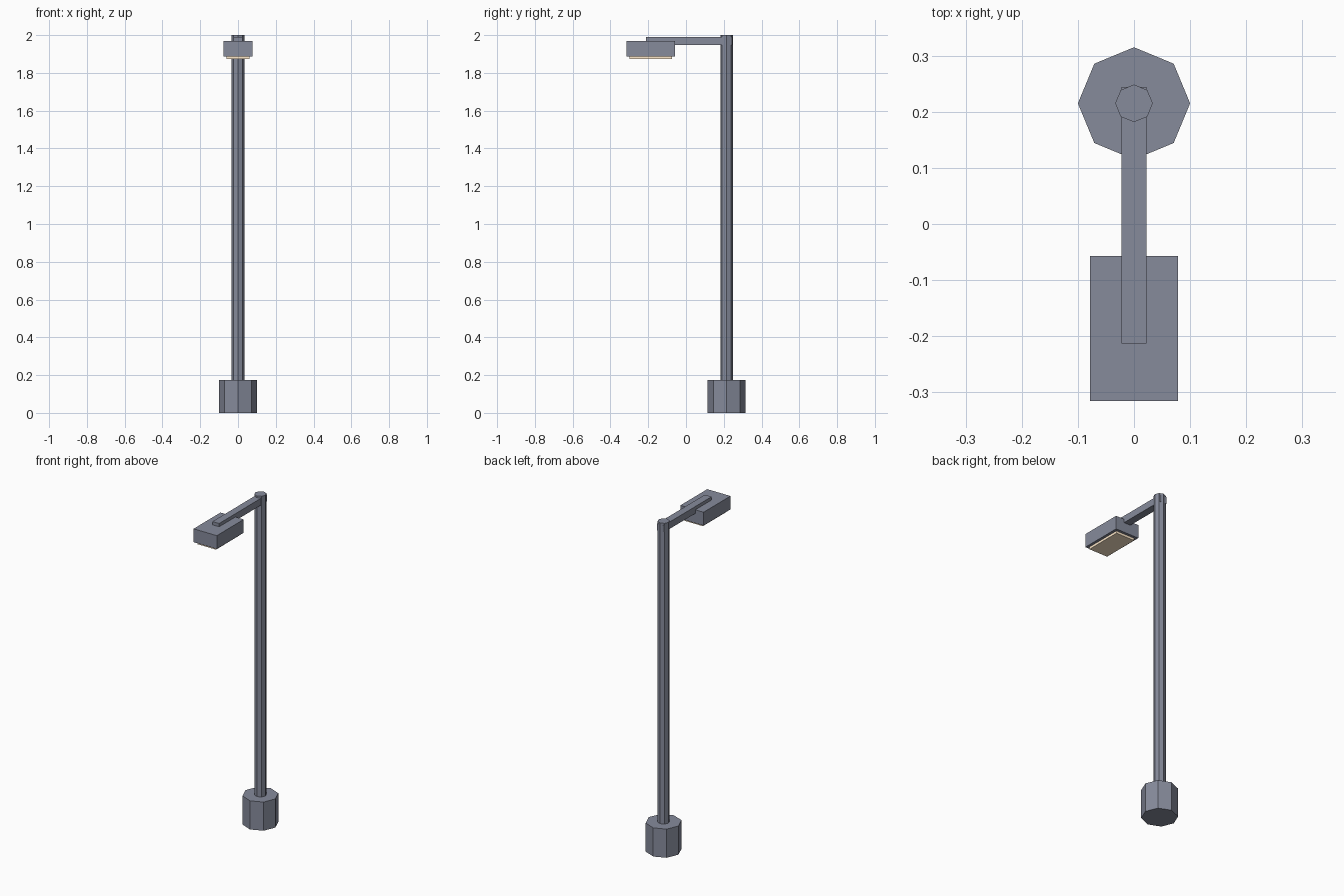
import bpy

if "Cube" in bpy.data.objects:
    bpy.data.objects.remove(bpy.data.objects["Cube"])

POST_Y = 0.215  # centre line of the post


def material(name, rgb):
    mat = bpy.data.materials.new(name)
    mat.diffuse_color = (*rgb, 1)
    mat.use_nodes = True
    mat.node_tree.nodes["Principled BSDF"].inputs["Base Color"].default_value = mat.diffuse_color
    return mat


metal = material("blue_grey_metal", (0.24, 0.258, 0.33))
warm = material("warm_light", (1.0, 0.82, 0.6))


def prism(name, radius, z0, z1):
    """Eight-sided flat-shaded column standing on the post centre line."""
    bpy.ops.mesh.primitive_cylinder_add(vertices=8, radius=radius, depth=z1 - z0,
                                        location=(0, POST_Y, (z0 + z1) / 2))
    ob = bpy.context.object
    ob.name = name
    ob.data.materials.append(metal)


def box(name, half_x, y0, y1, z0, z1, mat=metal):
    """Box centred on x = 0."""
    bpy.ops.mesh.primitive_cube_add(size=1, location=(0, (y0 + y1) / 2, (z0 + z1) / 2))
    ob = bpy.context.object
    ob.name = name
    ob.scale = (2 * half_x, y1 - y0, z1 - z0)
    bpy.ops.object.transform_apply(location=False, rotation=False, scale=True)
    ob.data.materials.append(mat)


# Footing and post
prism("base", 0.1, 0.0, 0.174)
prism("pole", 0.0335, 0.174, 2.0)

# Arm passes through the post and sinks into the lamp housing
box("arm", 0.0225, -0.213, 0.244, 1.947, 1.989)
box("lamp_housing", 0.078, -0.315, -0.057, 1.888, 1.969)

# Warm light panel under the housing
box("light_panel", 0.062, -0.300, -0.073, 1.874, 1.888, warm)
